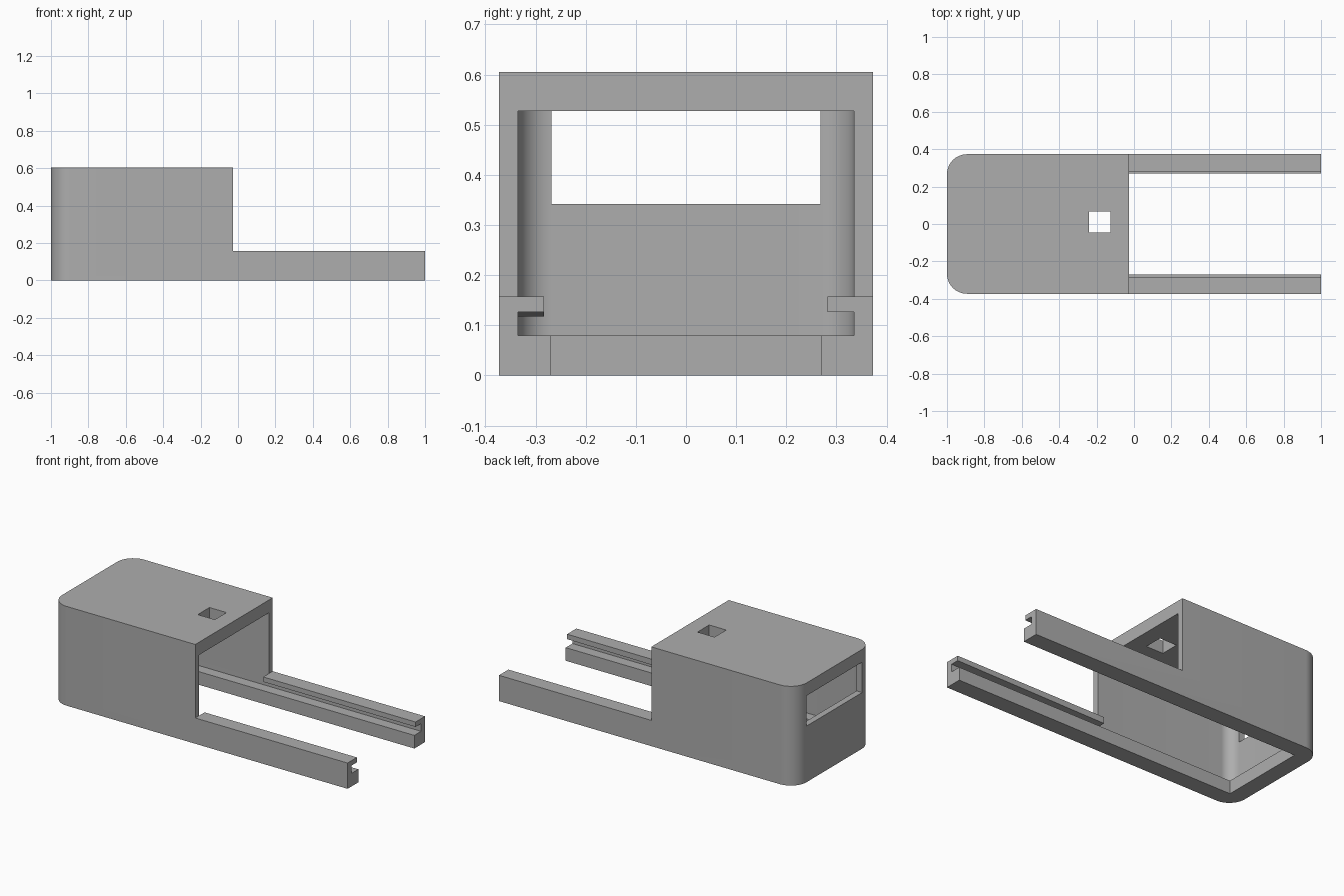
import bpy
import bmesh
import math

default = bpy.data.objects.get("Cube")
if default:
    bpy.data.objects.remove(default, do_unlink=True)

grey = bpy.data.materials.new("plain_grey")
grey.use_nodes = True
colour = (0.42, 0.42, 0.42, 1)
grey.diffuse_color = colour
grey.node_tree.nodes["Principled BSDF"].inputs["Base Color"].default_value = colour


def prism(name, outline, z0, z1):
    """Extrude a counter-clockwise plan outline between two heights."""
    bm = bmesh.new()
    low = [bm.verts.new((x, y, z0)) for x, y in outline]
    high = [bm.verts.new((x, y, z1)) for x, y in outline]
    bm.faces.new(low[::-1])
    bm.faces.new(high)
    for i in range(len(low)):
        j = (i + 1) % len(low)
        bm.faces.new((low[i], low[j], high[j], high[i]))
    mesh = bpy.data.meshes.new(name)
    bm.to_mesh(mesh)
    bm.free()
    mesh.materials.append(grey)
    obj = bpy.data.objects.new(name, mesh)
    bpy.context.collection.objects.link(obj)
    return obj


def box(name, x0, x1, y0, y1, z0, z1):
    return prism(name, [(x0, y0), (x1, y0), (x1, y1), (x0, y1)], z0, z1)


def rounded_end(x0, x1, half, radius, steps=12):
    """Plan with the two corners at x0 rounded and a square end at x1."""
    points = [(x1, -half), (x1, half)]
    for side in (1, -1):
        for i in range(steps + 1):
            t = i / steps if side > 0 else 1 - i / steps
            a = math.pi / 2 * (1 + t)
            points.append((x0 + radius + radius * math.cos(a),
                           side * (half - radius + radius * math.sin(a))))
    return points


def cut(target, cutter):
    mod = target.modifiers.new("cut", "BOOLEAN")
    mod.operation = "DIFFERENCE"
    mod.solver = "EXACT"
    mod.object = cutter
    bpy.context.view_layer.objects.active = target
    bpy.ops.object.modifier_apply(modifier=mod.name)
    bpy.data.objects.remove(cutter, do_unlink=True)


# Housing and rails in one length, stepped down in front of the housing
front = -0.027
housing = prism("housing_with_rails", rounded_end(-1, 1, 0.373, 0.107), 0, 0.605)
cut(housing, box("step_cutter", front, 1.2, -0.5, 0.5, 0.157, 0.8))

# Hollow with rounded far corners, continuing as the rail grooves
cut(housing, prism("hollow_cutter", rounded_end(-0.962, 1.2, 0.335, 0.068), 0.08, 0.527))

# Open floor, end window and square roof opening
cut(housing, box("floor_cutter", -0.9, 1.2, -0.27, 0.27, -0.1, 0.2))
cut(housing, box("window_cutter", -1.1, -0.9, -0.268, 0.268, 0.342, 0.527))
cut(housing, box("roof_cutter", -0.24, -0.125, -0.045, 0.068, 0.45, 0.7))

# Lips over the rail grooves
box("left_rail_lip", front, 1, 0.282, 0.336, 0.127, 0.157)
right_lip = box("right_rail_lip", front, 1, -0.336, -0.283, 0.127, 0.157)
for v in right_lip.data.vertices:
    if v.co.x < 0 and v.co.z < 0.14:
        v.co.z = 0.118  # the underside slopes slightly along the rail

# Smooth the rounded corners, keep every other edge sharp
bpy.ops.object.select_all(action="DESELECT")
housing.select_set(True)
bpy.context.view_layer.objects.active = housing
bpy.ops.object.shade_smooth_by_angle(angle=math.radians(30))
